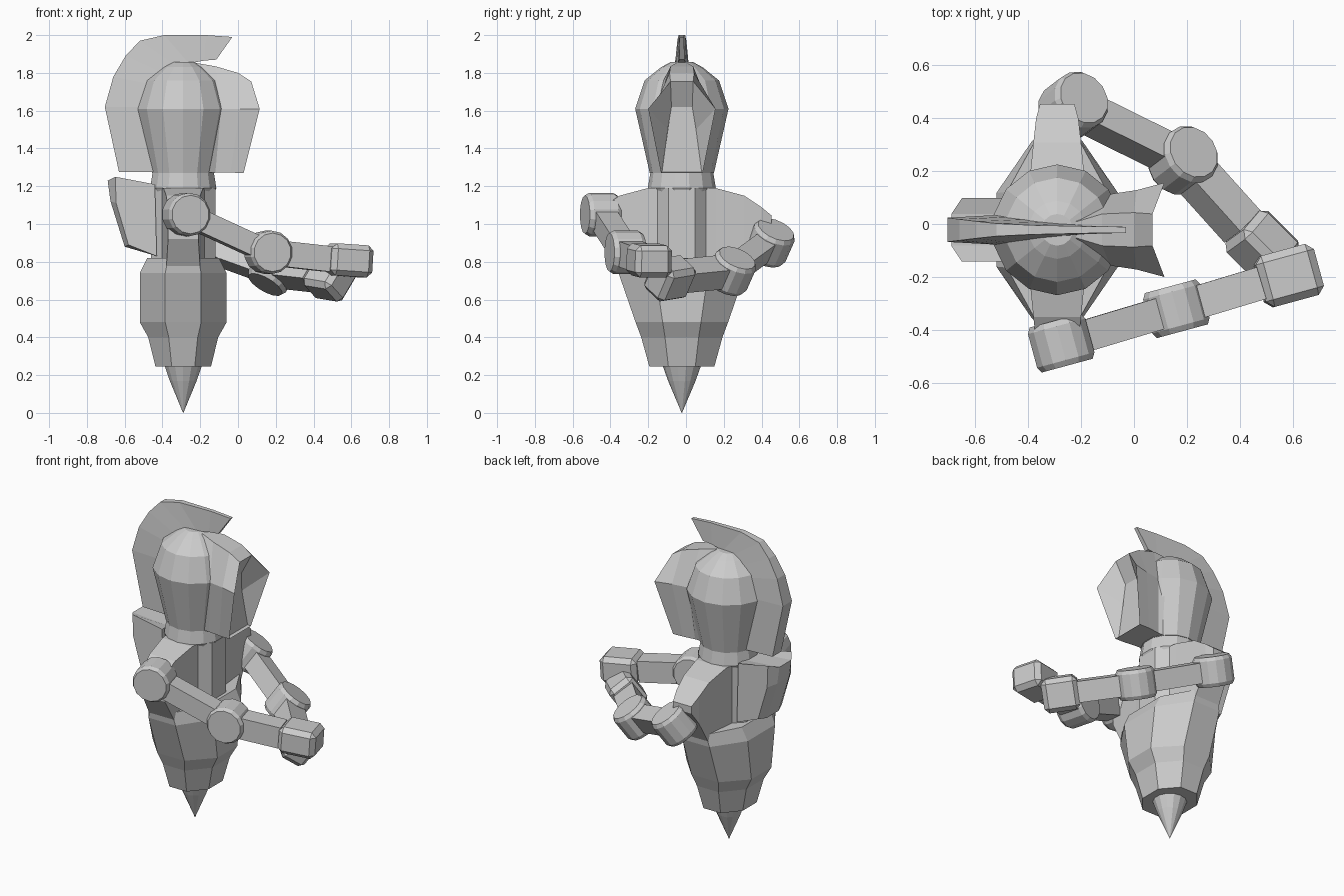
import bpy, bmesh
from math import pi, sin, cos
from mathutils import Vector, Matrix

if "Cube" in bpy.data.objects:
    bpy.data.objects.remove(bpy.data.objects["Cube"])

CX, CY = -0.29, -0.022


def loft(name, rings):
    """Skin a closed solid through equal-length rings of points."""
    bm = bmesh.new()
    vs = [[bm.verts.new(p) for p in r] for r in rings]
    n = len(rings[0])
    for a, b in zip(vs, vs[1:]):
        for i in range(n):
            j = (i + 1) % n
            bm.faces.new((a[i], a[j], b[j], b[i]))
    bm.faces.new(vs[0])
    bm.faces.new(vs[-1])
    bmesh.ops.remove_doubles(bm, verts=bm.verts, dist=0.0005)
    bmesh.ops.recalc_face_normals(bm, faces=bm.faces)
    me = bpy.data.meshes.new(name)
    bm.to_mesh(me)
    bm.free()
    ob = bpy.data.objects.new(name, me)
    bpy.context.collection.objects.link(ob)
    return ob


def turned(name, prof, n):
    """Stacked n-gons on the body axis; prof rows are z, rx, ry."""
    off, k = (pi / 8, 1 / cos(pi / 8)) if n == 8 else (pi / 2, 1)
    return loft(name, [[(CX + rx * k * cos(off + 2 * pi * i / n),
                         CY + ry * k * sin(off + 2 * pi * i / n), z)
                        for i in range(n)] for z, rx, ry in prof])


# Body: spike, hips, chest column, collar
turned("spike_foot", [(0, 0.001, 0.001), (0.17, 0.073, 0.073), (0.26, 0.105, 0.105)], 14)
turned("lower_body", [(0.245, 0.147, 0.172), (0.40, 0.185, 0.215), (0.48, 0.23, 0.245),
                      (0.74, 0.23, 0.335), (0.82, 0.19, 0.345)], 8)
turned("chest", [(0.78, 0.17, 0.17), (1.19, 0.17, 0.17)], 8)
turned("collar", [(1.17, 0.17, 0.17), (1.19, 0.18, 0.18), (1.28, 0.165, 0.165)], 14)

# Shoulders: flaring wings on both sides, rows are y, z bottom, z top, half width
for s, side in ((1, "left"), (-1, "right")):
    rows = [(0.10, 0.76, 1.19, 0.115), (0.18, 0.76, 1.19, 0.105), (0.33, 0.76, 1.15, 0.09),
            (0.42, 0.92, 1.09, 0.08), (0.475, 1.0, 1.045, 0.065)]
    if s < 0:
        rows = rows[:4]
    loft(side + "_shoulder", [[(CX - w, CY + s * y, a), (CX + w, CY + s * y, a),
                               (CX + w, CY + s * y, b), (CX - w, CY + s * y, b)]
                              for y, a, b, w in rows])

# Helmet dome
turned("helmet", [(z, r, r) for z, r in ((1.27, 0.17), (1.61, 0.247), (1.76, 0.197),
                                         (1.83, 0.11), (1.857, 0.06))], 14)

# Visor: outer shell from helmet sides to an open rim, then a recessed face
def arch(top, cheek, chin):
    half = (top, cheek, chin)
    left = [(x, CY + y, z) for x, y, z in half]
    right = [(x, CY - y, z) for x, y, z in reversed(half)]
    return left + right

loft("visor", [
    arch((-0.22, 0.03, 1.852), (-0.13, 0.17, 1.61), (-0.16, 0.10, 1.272)),
    arch((-0.12, 0.06, 1.835), (-0.09, 0.135, 1.61), (-0.12, 0.10, 1.272)),
    arch((0.0, 0.065, 1.80), (0.01, 0.15, 1.61), (-0.04, 0.11, 1.272)),
    arch((0.07, 0.06, 1.755), (0.115, 0.178, 1.61), (0.03, 0.11, 1.27)),
    arch((0.0, 0.055, 1.62), (-0.01, 0.075, 1.50), (0.01, 0.105, 1.275))])

# Crest: rows are outer x z, inner x z, half thickness
crest = [(-0.63, 1.275, -0.44, 1.275, 0.055), (-0.705, 1.62, -0.50, 1.62, 0.057),
         (-0.66, 1.78, -0.46, 1.74, 0.05), (-0.595, 1.89, -0.40, 1.80, 0.04),
         (-0.52, 1.97, -0.33, 1.84, 0.03), (-0.39, 2.0, -0.26, 1.85, 0.022),
         (-0.17, 2.0, -0.18, 1.865, 0.016), (-0.03, 1.99, -0.115, 1.87, 0.014)]
loft("crest", [[(ox, CY - w * 0.8, oz), (ox, CY + w * 0.8, oz),
                (ix, CY + w, iz), (ix, CY - w, iz)] for ox, oz, ix, iz, w in crest])

# Backpack: side profile with a narrower rear edge
pack = [(-0.65, 1.25, -0.69, 1.23), (-0.44, 1.21, -0.44, 1.21), (-0.43, 0.83, -0.43, 0.83),
        (-0.58, 0.89, -0.60, 0.88), (-0.645, 1.11, -0.675, 1.12)]
loft("backpack", [[(p[k], CY + y, p[k + 1]) for p in pack]
                  for y, k in ((-0.12, 0), (-0.06, 2), (0.06, 2), (0.12, 0))])


def frame(origin, along, up):
    z = Vector(along).normalized()
    x = Vector(up).cross(z).normalized()
    return Matrix.Translation(origin) @ Matrix((x, z.cross(x), z)).transposed().to_4x4()


def joint(name, c, axis, r=0.115, h=0.088):
    m = frame(c, axis, (1, 0, 0))
    loft(name, [[m @ Vector((q * cos(2 * pi * i / 14), q * sin(2 * pi * i / 14), z))
                 for i in range(14)]
                for z, q in ((-h, r - 0.013), (-h + 0.022, r), (h - 0.022, r), (h, r - 0.013))])


def bar(name, p, q, axis, w, t):
    m = frame(p, Vector(q) - Vector(p), axis)
    d = (Vector(q) - Vector(p)).length
    return loft(name, [[m @ Vector((x * w / 2, y * t / 2, z))
                        for x, y in ((-1, -1), (1, -1), (1, 1), (-1, 1))] for z in (0, d)])


# Arms: shoulder, elbow and hand points; each hinge axis is square to the arm
arms = {"right": ((-0.275, -0.45, 1.05), (0.16, -0.32, 0.85), (0.475, -0.225, 0.815),
                  (0.695, -0.165, 0.80), (0.26, -0.96, 0.0)),
        "left": ((-0.23, 0.445, 0.90), (0.185, 0.24, 0.75), (0.41, -0.01, 0.725),
                 (0.56, -0.16, 0.70), (0.47, 0.36, 0.81))}
for side, (sh, el, wr, tip, axis) in arms.items():
    joint(side + "_shoulder_joint", sh, axis)
    joint(side + "_elbow_joint", el, axis)
    bar(side + "_upper_arm", sh, el, axis, 0.115, 0.12)
    bar(side + "_forearm", el, wr, axis, 0.135, 0.125)
    hand = bar(side + "_hand", wr, tip, axis, 0.17, 0.20)
    mod = hand.modifiers.new("chamfer", 'BEVEL')
    mod.width = 0.028
    mod.segments = 1
